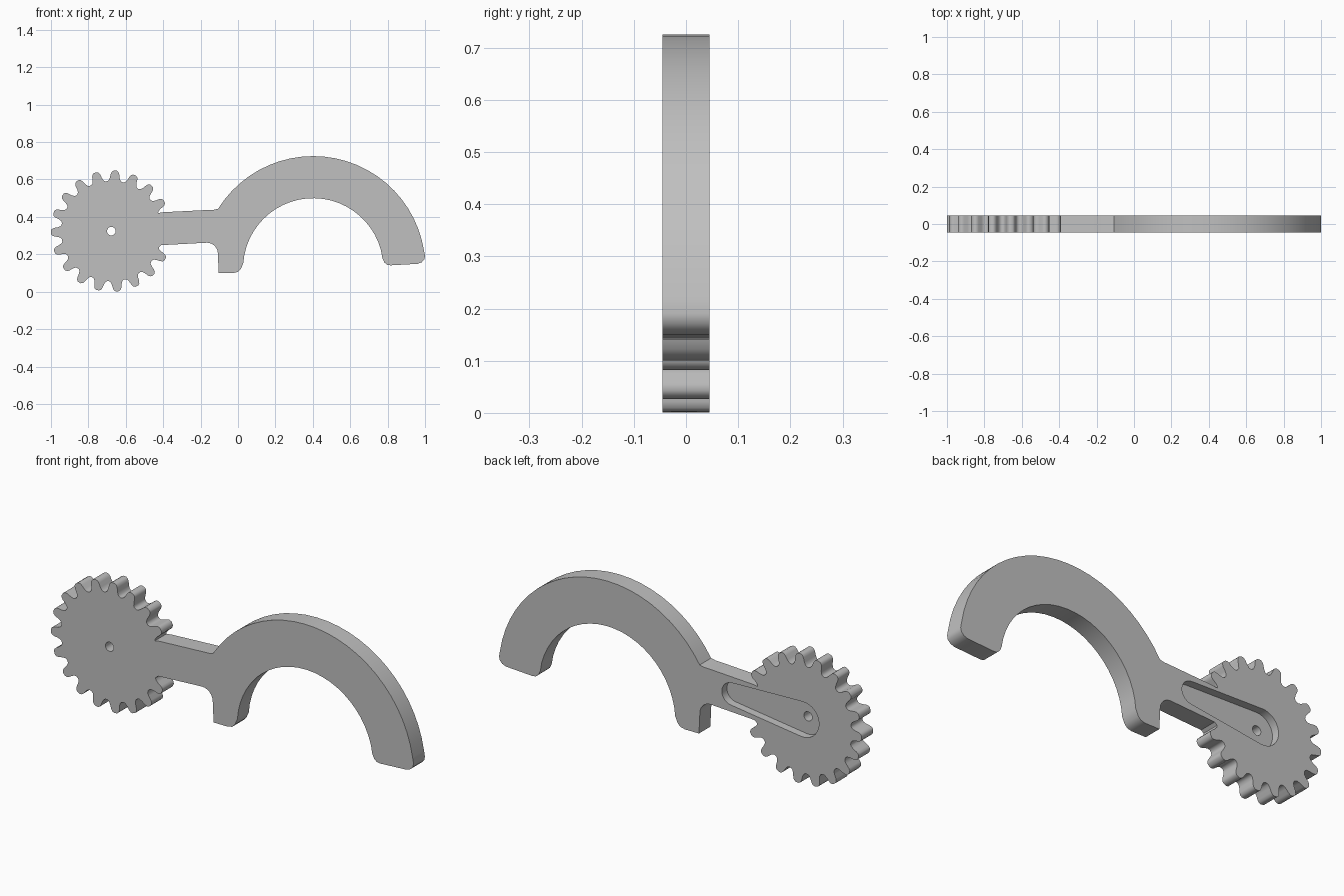
import bpy, bmesh
from math import cos, sin, radians

if "Cube" in bpy.data.objects:
    bpy.data.objects.remove(bpy.data.objects["Cube"], do_unlink=True)

grey = bpy.data.materials.new("plain grey")
grey.use_nodes = True
grey.diffuse_color = (0.53, 0.53, 0.53, 1)
grey.node_tree.nodes["Principled BSDF"].inputs["Base Color"].default_value = grey.diffuse_color

HALF = 0.045
GEAR = (-0.677, 0.324)
HOOK = (0.402, 0.125)


def polar(centre, radius, degrees):
    a = radians(degrees)
    return (centre[0] + radius * cos(a), centre[1] + radius * sin(a))


def arc(centre, radius, start, end, steps):
    return [polar(centre, radius, start + (end - start) * i / steps)
            for i in range(steps + 1)]


def extrude_profile(name, points, y0, y1):
    """Solid from an x-z outline, extruded along y."""
    bm = bmesh.new()
    face = bm.faces.new([bm.verts.new((x, y0, z)) for x, z in points])
    ext = bmesh.ops.extrude_face_region(bm, geom=[face])
    new = [v for v in ext["geom"] if isinstance(v, bmesh.types.BMVert)]
    bmesh.ops.translate(bm, verts=new, vec=(0, y1 - y0, 0))
    bmesh.ops.recalc_face_normals(bm, faces=bm.faces)
    mesh = bpy.data.meshes.new(name)
    bm.to_mesh(mesh)
    bm.free()
    mesh.materials.append(grey)
    obj = bpy.data.objects.new(name, mesh)
    bpy.context.collection.objects.link(obj)
    return obj


def cut(body, cutter):
    mod = body.modifiers.new("cut", "BOOLEAN")
    mod.operation = "DIFFERENCE"
    mod.solver = "EXACT"
    mod.object = cutter
    cutter.hide_render = True
    bpy.context.view_layer.objects.active = body
    bpy.ops.object.modifier_apply(modifier=mod.name)
    bpy.data.objects.remove(cutter, do_unlink=True)


# Gear teeth: one rounded tooth repeated, leaving out those the arm covers
half_tooth = [(8.4, 0.268), (6.6, 0.273), (5.2, 0.287), (4.2, 0.307),
              (3.2, 0.318), (1.5, 0.324)]
tooth = [(-a, r) for a, r in half_tooth] + half_tooth[::-1]
pitch = 360 / 19
outline = []
for k in range(17):
    outline += [polar(GEAR, r, 29.5 + k * pitch + a) for a, r in tooth]

# Underside of the arm, fillet and short leg
outline += [(-0.41, 0.249)]
outline += arc((-0.166, 0.204), 0.058, 90, 4, 6)
outline += [(-0.103, 0.1), (-0.025, 0.1), (0.0, 0.106), (0.015, 0.122)]
# Inside of the hook, its rounded tip, then the outside
outline += arc(HOOK, 0.375, 176, 15, 24)
outline += [(0.772, 0.18), (0.782, 0.157), (0.797, 0.144), (0.815, 0.141),
            (0.96, 0.149), (0.982, 0.157), (0.996, 0.172), (1.0, 0.19)]
outline += arc(HOOK, 0.6, 9, 148, 24)
# Top of the arm
outline += [(-0.13, 0.438), (-0.18, 0.436), (-0.40, 0.425)]

body = extrude_profile("gear_arm_with_hook", outline, -HALF, HALF)

# Tapered recess in the back, then the axle hole
slot = (arc(GEAR, 0.088, 88.6, 277.4, 16)
        + arc((-0.285, 0.345), 0.056, -82.6, 88.6, 12))
cut(body, extrude_profile("slot_cutter", slot, 0.005, 0.1))
cut(body, extrude_profile("hole_cutter", arc(GEAR, 0.023, 0, 345, 23), -0.1, 0.1))

bpy.ops.object.select_all(action="DESELECT")
body.select_set(True)
bpy.context.view_layer.objects.active = body
bpy.ops.object.shade_smooth_by_angle(angle=radians(35))
